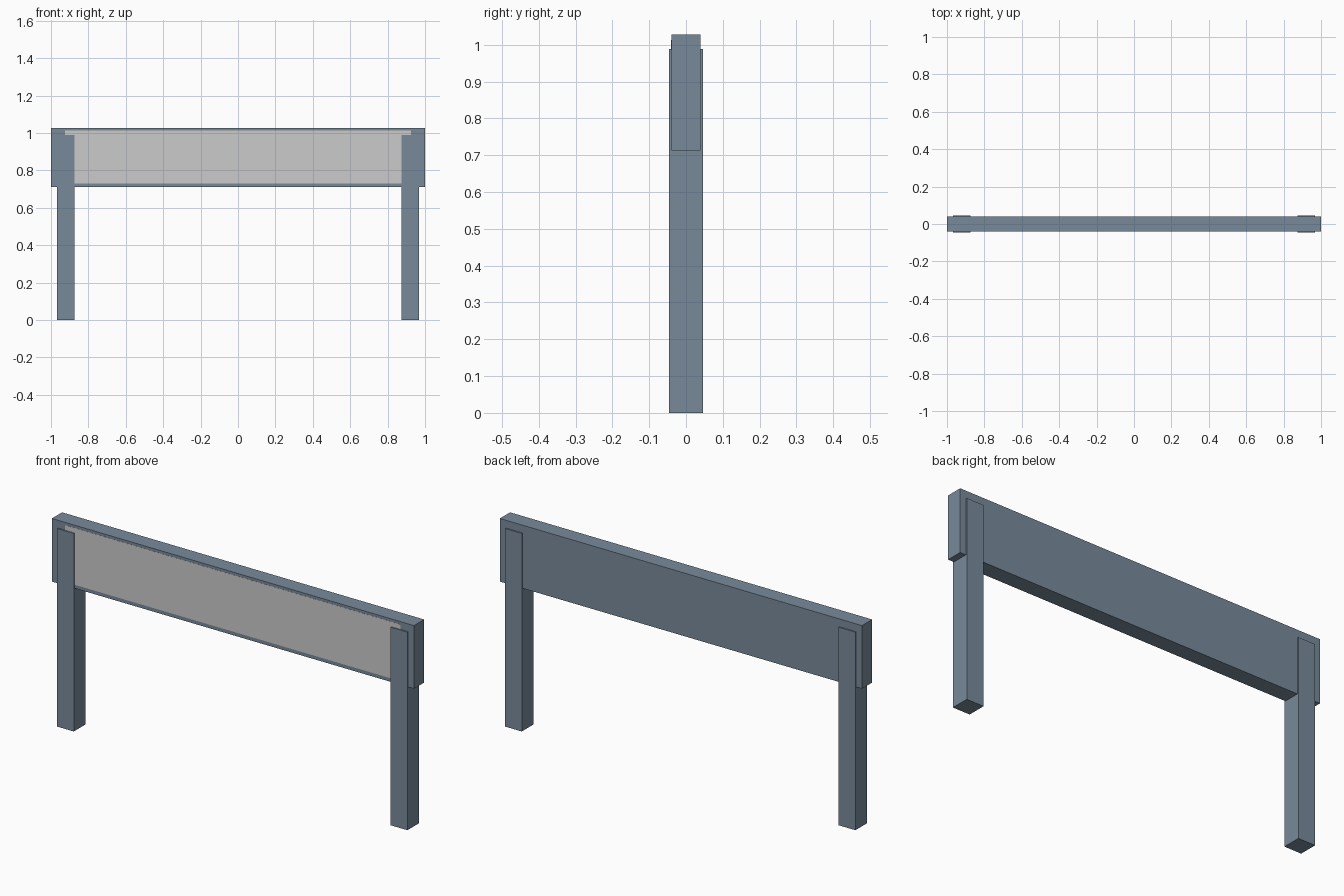
import bpy

if "Cube" in bpy.data.objects:
    bpy.data.objects.remove(bpy.data.objects["Cube"])

blue_grey = bpy.data.materials.new("blue_grey_paint")
blue_grey.diffuse_color = (0.19, 0.255, 0.33, 1)
blue_grey.use_nodes = True
blue_grey.node_tree.nodes["Principled BSDF"].inputs["Base Color"].default_value = blue_grey.diffuse_color


def box(name, x, y, z, material=None):
    """Box spanning the given (min, max) ranges."""
    spans = (x, y, z)
    bpy.ops.mesh.primitive_cube_add(size=1, location=[(a + b) / 2 for a, b in spans])
    obj = bpy.context.object
    obj.name = name
    obj.scale = [b - a for a, b in spans]
    bpy.ops.object.transform_apply(location=False, rotation=False, scale=True)
    if material:
        obj.data.materials.append(material)
    return obj


# Sign board
box("board", (-0.999, 0.999), (-0.04, 0.04), (0.712, 1.027), blue_grey)

# Square posts, slightly thicker than the board
for side, name in ((-1, "left_post"), (1, "right_post")):
    box(name, sorted((side * 0.874, side * 0.967)), (-0.046, 0.046), (0, 0.988), blue_grey)

# Thin plain grey panel on the front of the board
box("face_panel", (-0.925, 0.925), (-0.0406, -0.039), (0.73, 1.013))
